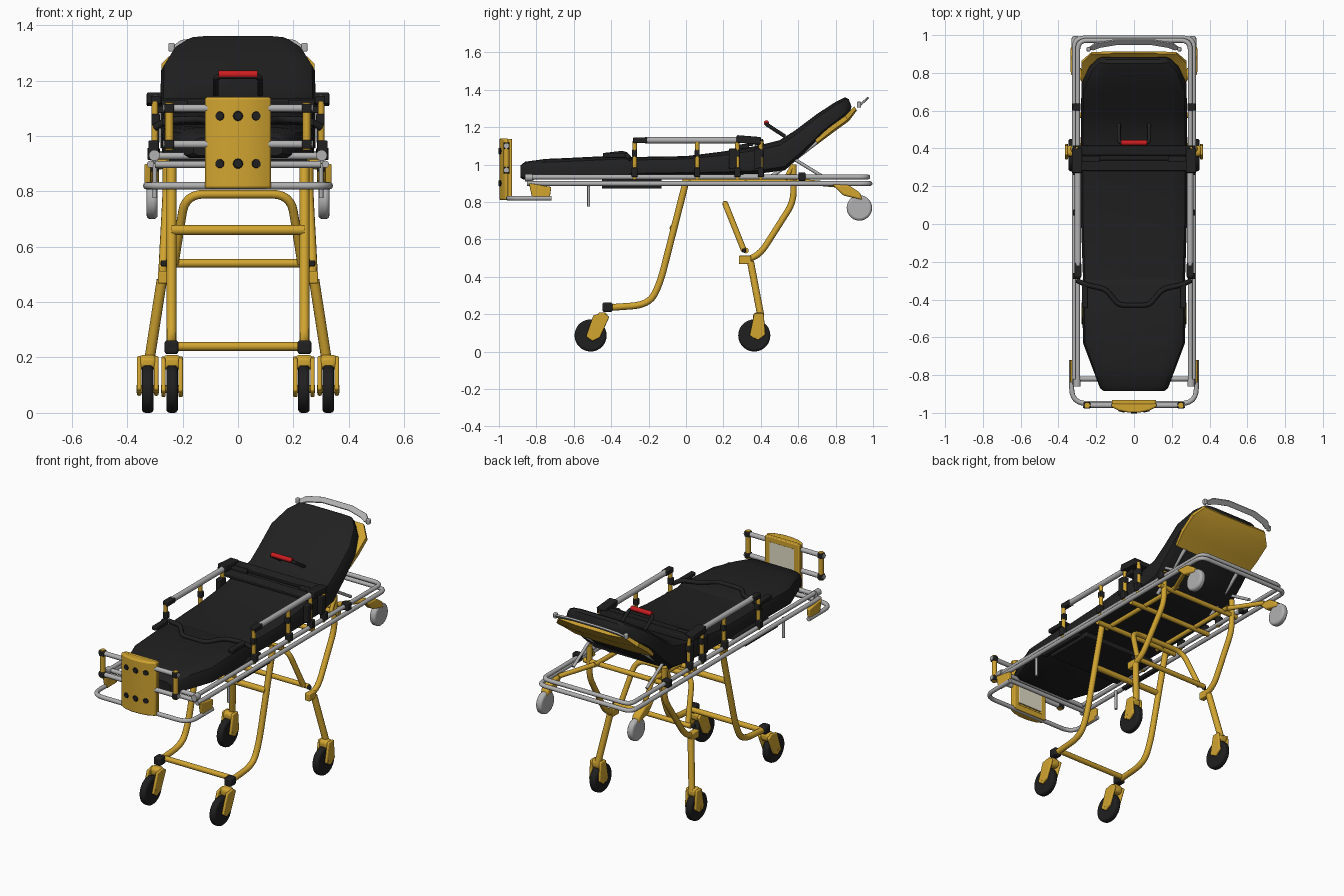
import bpy, bmesh, math
from mathutils import Vector, Matrix

if "Cube" in bpy.data.objects:
    bpy.data.objects.remove(bpy.data.objects["Cube"])

def material(name, rgb):
    m = bpy.data.materials.new(name)
    m.diffuse_color = (*rgb, 1)
    m.use_nodes = True
    m.node_tree.nodes["Principled BSDF"].inputs["Base Color"].default_value = m.diffuse_color
    return m

YEL = material("yellow paint", (0.64, 0.375, 0.03))
BLK = material("black vinyl", (0.015, 0.015, 0.015))
TYR = material("dark rubber", (0.014, 0.014, 0.014))
GRY = material("grey metal", (0.44, 0.44, 0.44))
RED = material("red grip", (0.60, 0.012, 0.015))
BGE = material("pale panel", (0.78, 0.73, 0.58))

def finish(name, me, mat, mirror=False, bevel=0, angle=35):
    me.materials.clear()
    me.materials.append(mat)
    for p in me.polygons:
        p.use_smooth = True
        p.material_index = 0
    me.set_sharp_from_angle(angle=math.radians(angle))
    ob = bpy.data.objects.new(name, me)
    bpy.context.collection.objects.link(ob)
    if bevel:
        b = ob.modifiers.new("bevel", 'BEVEL')
        b.width, b.segments, b.limit_method = bevel, 3, 'ANGLE'
    if mirror:
        ob.modifiers.new("mirror", 'MIRROR').use_mirror_merge = False
    return ob

def from_bm(name, bm, mat, mirror=False, bevel=0):
    bmesh.ops.recalc_face_normals(bm, faces=bm.faces)
    me = bpy.data.meshes.new(name)
    bm.to_mesh(me)
    bm.free()
    return finish(name, me, mat, mirror, bevel)

def tube(name, pts, r, mat, mirror=False, fillet=0.0):
    """Round tube along a path whose corners are rounded by fillet."""
    P = [Vector(p) for p in pts]
    path, n = [], len(P)
    for i, p in enumerate(P):
        if not fillet or i in (0, n - 1):
            path.append(p)
            continue
        a, b = P[i - 1] - p, P[i + 1] - p
        a = p + a.normalized() * min(fillet, a.length * .48)
        b = p + b.normalized() * min(fillet, b.length * .48)
        for k in range(7):
            t = k / 6
            path.append(a * (1 - t) ** 2 + p * 2 * t * (1 - t) + b * t * t)
    cu = bpy.data.curves.new(name, 'CURVE')
    cu.dimensions = '3D'
    cu.bevel_depth, cu.bevel_resolution, cu.use_fill_caps = r, 4, True
    sp = cu.splines.new('POLY')
    sp.points.add(len(path) - 1)
    for q, p in zip(sp.points, path):
        q.co = (*p, 1)
    tmp = bpy.data.objects.new("tmp", cu)
    bpy.context.collection.objects.link(tmp)
    bpy.context.view_layer.update()
    me = bpy.data.meshes.new_from_object(tmp.evaluated_get(bpy.context.evaluated_depsgraph_get()))
    bpy.data.objects.remove(tmp)
    bm = bmesh.new()                      # weld the end caps and seam
    bm.from_mesh(me)
    bmesh.ops.remove_doubles(bm, verts=bm.verts, dist=1e-5)
    bmesh.ops.recalc_face_normals(bm, faces=bm.faces)
    bm.to_mesh(me)
    bm.free()
    return finish(name, me, mat, mirror, angle=60)

def box(name, c, s, mat, mirror=False, bevel=0.005, tilt=0):
    bm = bmesh.new()
    bmesh.ops.create_cube(bm, size=1, matrix=Matrix.Translation(c) @ Matrix.Rotation(tilt, 4, 'X')
                          @ Matrix.Diagonal((*s, 1)))
    return from_bm(name, bm, mat, mirror, bevel)

def prism(name, poly, lo, hi, axis, mat, mirror=False, bevel=0.005):
    """Extrude a polygon: axis 'X' takes (y, z) points, axis 'Z' takes (x, y)."""
    bm = bmesh.new()
    put = (lambda p, h: (h, *p)) if axis == 'X' else (lambda p, h: (*p, h))
    f = bm.faces.new([bm.verts.new(put(p, lo)) for p in poly])
    ext = bmesh.ops.extrude_face_region(bm, geom=[f])
    d = Vector(put((0, 0), hi - lo))
    bmesh.ops.translate(bm, vec=d, verts=[v for v in ext["geom"] if isinstance(v, bmesh.types.BMVert)])
    return from_bm(name, bm, mat, mirror, bevel)

def loft(name, stations, section, mat):
    """Skin a cross-section through (y top, z top, y bottom, z bottom, half width)."""
    bm, rings = bmesh.new(), []
    for yt, zt, yb, zb, w in stations:
        rings.append([bm.verts.new((u * w, yb + (yt - yb) * v, zb + (zt - zb) * v)) for u, v in section])
    n = len(section)
    for a, b in zip(rings, rings[1:]):
        for i in range(n):
            bm.faces.new((a[i], a[(i + 1) % n], b[(i + 1) % n], b[i]))
    bm.faces.new(rings[0])
    bm.faces.new(rings[-1])
    return from_bm(name, bm, mat)

def disc(name, x, y, z, r, w, mat, bevel=0.013):
    bm = bmesh.new()
    bmesh.ops.create_cone(bm, cap_ends=True, segments=28, radius1=r, radius2=r, depth=w,
                          matrix=Matrix.Translation((x, y, z)) @ Matrix.Rotation(math.pi / 2, 4, 'Y'))
    return from_bm(name, bm, mat, True, bevel)

# --- mattress in two cushions, with the raised backrest and its shell
half = [(.9, 0), (1, .12), (1, .62), (.96, .84), (.86, .95), (.66, 1)]
pad = half + [(-u, v) for u, v in reversed(half)]
loft("foot_cushion", [(-.885, .995, -.885, .93, .16), (-.86, 1.015, -.87, .92, .18),
     (-.75, 1.03, -.75, .92, .225), (-.63, 1.035, -.63, .92, .27), (-.33, 1.05, -.33, .925, .275),
     (-.295, 1.04, -.295, .94, .272)], pad, BLK)
loft("back_cushion", [(-.297, 1.04, -.297, .94, .27), (0, 1.045, 0, .945, .28), (.2, 1.07, .2, .945, .28),
     (.38, 1.10, .38, .95, .28), (.5, 1.13, .53, .97, .28), (.58, 1.18, .63, 1.06, .28),
     (.7, 1.27, .75, 1.18, .278), (.80, 1.335, .84, 1.25, .235), (.85, 1.36, .88, 1.29, .19),
     (.87, 1.35, .885, 1.31, .17)], pad, BLK)
flat = [(1, 0), (1, 1), (.6, 1), (.5, .6), (-.5, .6), (-.6, 1), (-1, 1), (-1, 0), (-.5, -.4), (.5, -.4)]
loft("backrest_shell", [(.69, 1.13, .70, 1.115, .265), (.76, 1.195, .775, 1.175, .277),
     (.85, 1.26, .865, 1.24, .277), (.90, 1.31, .91, 1.295, .225)], flat, YEL)

# --- headrest blade on a tilted plane, red release grip
blade = prism("head_bar", [(-.25, 0), (-.205, .045), (-.1, .068), (.1, .068), (.205, .045), (.25, 0), (.215, -.004),
              (.18, .014), (.09, .034), (-.09, .034), (-.18, .014), (-.215, -.004)], -.006, .006, 'Z', GRY, bevel=.003)
blade.data.transform(Matrix.Translation((0, .925, 1.313)) @ Matrix.Rotation(math.radians(42), 4, 'X'))
box("head_bar_knob", (.24, .925, 1.32), (.022, .022, .032), GRY, True)
tube("grip_bracket", [(-.08, .53, 1.15), (-.08, .43, 1.215), (.08, .43, 1.215), (.08, .53, 1.15)], .01, BLK, fillet=.02)
tube("red_grip", [(-.07, .43, 1.222), (.07, .43, 1.222)], .014, RED)

# --- straps
box("chest_strap", (0, .39, 1.118), (.60, .05, .03), BLK, tilt=.15)
box("waist_strap", (0, .31, 1.097), (.60, .055, .025), BLK, tilt=.12)
box("strap_buckle", (.23, .345, 1.115), (.1, .03, .03), BLK, True)
tube("leg_strap", [(-.3, -.30, 1.03), (-.26, -.32, 1.055), (-.15, -.345, 1.06), (-.08, -.43, 1.05),
     (.08, -.43, 1.05), (.15, -.345, 1.06), (.26, -.32, 1.055), (.3, -.30, 1.03)], .013, BLK, fillet=.03)
box("strap_clip", (.26, -.38, 1.05), (.03, .13, .025), BLK, True)

# --- main frame: stacked side rails joined round the head end
for nm, x, z, yh in (("upper_rail", .298, .933, .972), ("lower_rail", .316, .898, .984)):
    tube(nm, [(-x, -.85, z), (-x, yh, z), (x, yh, z), (x, -.85, z)], .013, GRY, fillet=.05)
for z in (.928, .897):
    tube("foot_cross_tube", [(-.30, -.82, z), (.30, -.82, z)], .013, GRY)
tube("rail_end", [(.302, -.86, .93), (.302, -.82, .93)], .02, GRY, True)
for y in (.02, .32, .575):
    tube("frame_cross_tube", [(-.29, y, .90), (.29, y, .90)], .015, YEL)
tube("frame_stringer", [(.19, -.02, .91), (.19, .62, .91)], .014, YEL, True)
tube("frame_brace", [(.19, .60, .91), (.295, .82, .89)], .014, YEL, True)
box("under_plate", (0, -.29, .905), (.5, .32, .03), BLK)
box("rail_slider", (.30, -.29, .88), (.03, .32, .018), BLK, True)
tube("lock_pin", [(.30, -.52, .90), (.30, -.52, .775)], .008, GRY, True)

# --- backrest struts
tube("back_strut", [(.25, .56, 1.04), (.25, .74, .93)], .009, GRY, True)
tube("back_piston", [(.2, .45, .93), (.2, .70, 1.12)], .011, GRY, True)
tube("back_hinge", [(.26, .53, .92), (.26, .575, 1.0)], .012, YEL, True)

# --- folding side guards
tube("guard_rail", [(.297, -.22, 1.13), (.297, .28, 1.13)], .017, GRY, True)
box("guard_front_cap", (.297, -.245, 1.13), (.036, .075, .03), BLK, True)
box("guard_lock", (.302, .335, 1.132), (.055, .13, .04), BLK, True, tilt=-.08)
for y in (-.275, .06, .275, .40):
    tube("guard_post", [(.30, y, .92), (.30, y, 1.125)], .012, YEL, True)
    box("guard_post_foot", (.305, y, .958), (.038, .032, .05), BLK, True)
    box("guard_sleeve", (.297, y, 1.06), (.03, .027, .04), BLK, True)
box("rear_clamp", (.305, .62, .935), (.045, .038, .045), BLK, True)
for y in (.25, .385):
    box("hip_bracket", (.298, y, 1.03), (.03, .04, .11), BLK, True)

# --- footboard with side handles
prism("footboard", [(-.12, -.95), (-.12, -.968), (-.08, -.988), (-.03, -.998), (.03, -.998), (.08, -.988),
      (.12, -.968), (.12, -.95)], .81, 1.14, 'Z', YEL, bevel=.01)
box("footboard_back_panel", (0, -.936, .985), (.17, .008, .25), BGE, bevel=.002)
for s in (-1, 1):
    box("footboard_side", (s * .1, -.943, .975), (.035, .025, .32), YEL)
    box("footboard_edge", (0, -.943, .975 + s * .145), (.22, .025, .035), YEL)
for x in (-.066, 0, .066):
    for z in (.90, 1.072):
        bm = bmesh.new()
        bmesh.ops.create_cone(bm, cap_ends=True, segments=16, radius1=.017 + (x == 0) * .004, radius2=.015, depth=.008,
            matrix=Matrix.Translation((x, -.998 if x == 0 else -.9915, z)) @ Matrix.Rotation(math.pi / 2, 4, 'X')
            @ Matrix.Rotation(math.copysign(.24, x) if x else 0, 4, 'Y'))
        from_bm("footboard_hole", bm, BLK)
for z in (1.10, .97):
    tube("foot_handle", [(.11, -.96, z), (.27, -.96, z)], .014, GRY, True)
    box("foot_handle_joint", (.248, -.96, z), (.034, .034, .032), BLK, True)
tube("foot_handle_post", [(.248, -.96, .95), (.248, -.96, 1.12)], .015, YEL, True)
tube("foot_bumper", [(-.33, -.72, .82), (-.33, -.95, .82), (.33, -.95, .82), (.33, -.72, .82)], .013, GRY, fillet=.08)
prism("bumper_bracket", [(-.84, .90), (-.82, .81), (-.73, .81), (-.72, .88)], .315, .338, 'X', YEL, True)

# --- foot-end legs
tube("foot_leg", [(.24, .0, .91), (.24, -.14, .36), (.24, -.20, .25), (.24, -.41, .235)], .018, YEL, True, .09)
tube("foot_leg_upper_bar", [(-.24, -.07, .66), (.24, -.07, .66)], .018, YEL)
tube("foot_leg_lower_bar", [(-.24, -.39, .24), (.24, -.39, .24)], .016, YEL)
box("foot_leg_joint", (.24, -.42, .237), (.05, .055, .05), BLK, True, .01)

# --- head-end legs
tube("head_upper_leg", [(.255, .575, 1.0), (.255, .575, .80), (.27, .40, .525), (.27, .33, .49)], .017, YEL, True, .06)
tube("head_lower_leg", [(.275, .345, .48), (.32, .40, .19)], .019, YEL, True)
box("knee_bracket", (.272, .315, .49), (.035, .065, .045), YEL, True)
box("knee_pin", (.268, .31, .54), (.022, .02, .022), BLK, True)
tube("swing_frame", [(-.23, .31, .54), (-.19, .21, .79), (.19, .21, .79), (.23, .31, .54)], .016, YEL, fillet=.07)
tube("head_leg_bar", [(-.26, .32, .54), (.26, .32, .54)], .015, YEL)

# --- casters: tyre, two fork cheeks and a hood
for nm, x, y, fork in (
    ("foot", .238, -.51, [(-.44, .205), (-.41, .185), (-.46, .075), (-.50, .055), (-.535, .08), (-.495, .195)]),
    ("head", .326, .365, [(.365, .205), (.415, .205), (.425, .09), (.385, .06), (.34, .085)])):
    disc(nm + "_caster_tyre", x, y, .086, .086, .042, TYR)
    for s in (-1, 1):
        prism(nm + "_caster_fork", fork, x + s * .031 - .008, x + s * .031 + .008, 'X', YEL, True, .006)
    box(nm + "_caster_hood", (x, fork[0][0] + (.022 if nm == "head" else -.008), .182), (.07, .058, .055), YEL, True, .02)
    tube(nm + "_caster_axle", [(x - .04, y, .086), (x + .04, y, .086)], .014, YEL, True)

# --- loading wheels under the head end
disc("loading_wheel", .31, .927, .768, .068, .04, GRY)
prism("loading_wheel_bracket", [(.78, .895), (.87, .89), (.93, .85), (.945, .81), (.90, .82), (.84, .835)],
      .285, .335, 'X', YEL, True, .01)
